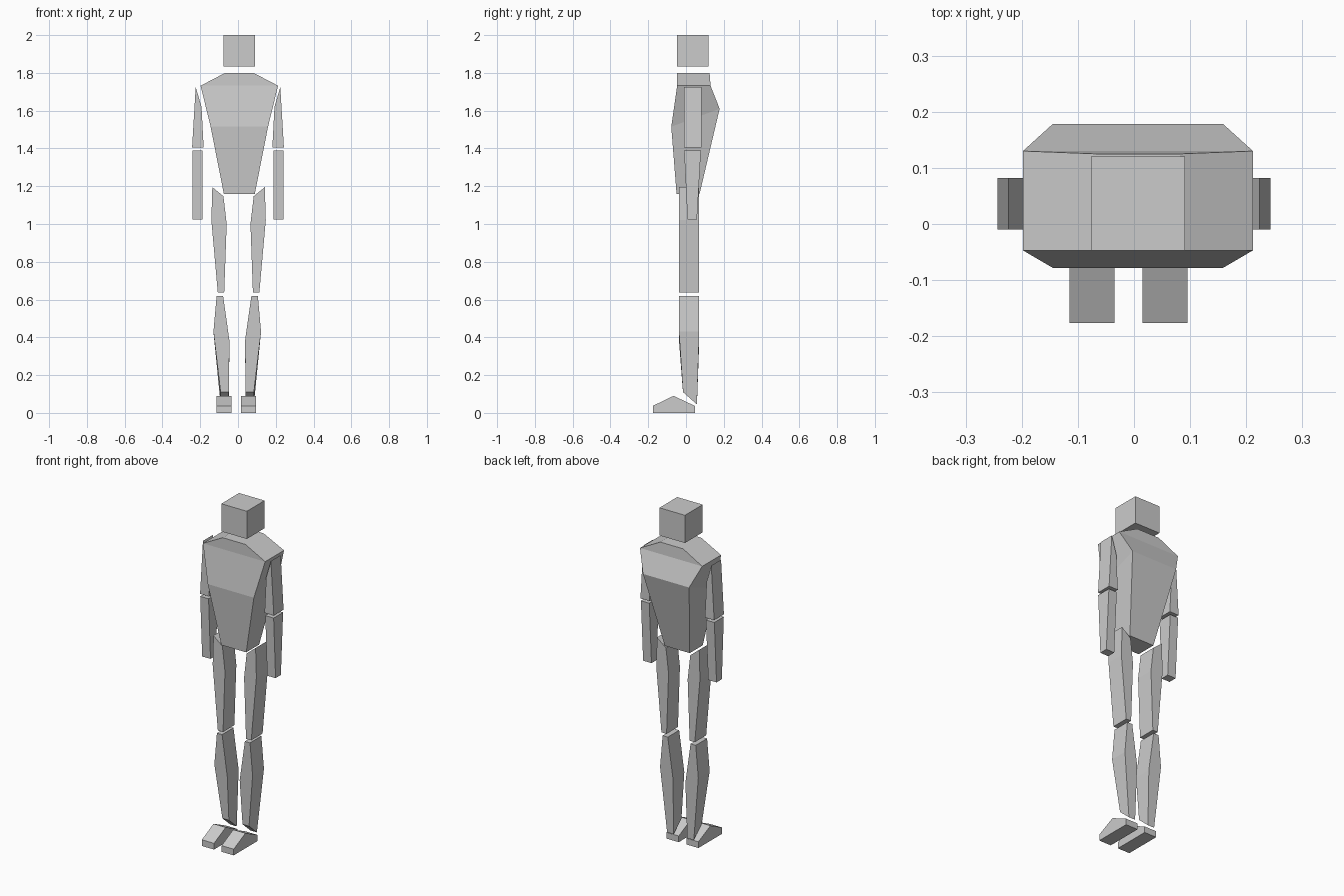
import bpy, bmesh

if "Cube" in bpy.data.objects:
    bpy.data.objects.remove(bpy.data.objects["Cube"])


def loft(name, rings):
    """Flat-faced solid skinned through matching rings of points."""
    bm = bmesh.new()
    loops = [[bm.verts.new(p) for p in ring] for ring in rings]
    n = len(loops[0])
    for a, b in zip(loops, loops[1:]):
        for i in range(n):
            j = (i + 1) % n
            bm.faces.new((a[i], a[j], b[j], b[i]))
    bm.faces.new(loops[0])
    bm.faces.new(loops[-1])
    bmesh.ops.recalc_face_normals(bm, faces=bm.faces)
    mesh = bpy.data.meshes.new(name)
    bm.to_mesh(mesh)
    bm.free()
    obj = bpy.data.objects.new(name, mesh)
    bpy.context.collection.objects.link(obj)
    return obj


def rect(cx, hw, y0, y1, z0, z1=None):
    """Four-point ring: front edge at height z0, back edge at z1."""
    z1 = z0 if z1 is None else z1
    return [(cx - hw, y0, z0), (cx + hw, y0, z0),
            (cx + hw, y1, z1), (cx - hw, y1, z1)]


def slab(name, side, centre, front, back):
    """Front and back (x, y, z) outlines, placed on one side of the body."""
    loft(name, [[(centre + side * x, y, z) for x, y, z in ring]
                for ring in (front, back)])


CX = 0.007

# Head
loft("head", [rect(CX, 0.084, -0.047, 0.12, z) for z in (1.835, 2.0)])

# Torso: waist, chest, shoulders, neck base
loft("torso", [
    rect(CX, 0.082, -0.05, 0.072, 1.16),
    rect(CX, 0.152, -0.078, 0.178, 1.515, 1.61),
    rect(CX, 0.205, -0.047, 0.13, 1.732),
    rect(CX, 0.075, -0.047, 0.125, 1.80),
])

# Limb outlines in (x, z), drawn for the +x side
UPPER_ARM = [(0.224, 1.725), (0.193, 1.62), (0.182, 1.405), (0.243, 1.405)]
THIGH = [(0.139, 1.195), (0.08, 1.147), (0.063, 1.0),
         (0.076, 0.637), (0.11, 0.637), (0.144, 1.02)]
CALF = [(0.11, 0.62), (0.076, 0.62), (0.042, 0.38), (0.127, 0.43)]
FOOT = [(-0.176, 0.0), (-0.176, 0.037), (-0.066, 0.09),
        (0.047, 0.037), (0.047, 0.0)]

for side, tag in ((-1, "right"), (1, "left")):
    # Upper arm and tapered forearm
    slab(f"{tag}_upper_arm", side, 0,
         [(x, -0.01, z) for x, z in UPPER_ARM],
         [(x, 0.082, z) for x, z in UPPER_ARM])
    loft(f"{tag}_forearm", [
        rect(side * 0.2145, 0.0275, -0.01, 0.079, 1.39),
        rect(side * 0.2145, 0.0275, 0.008, 0.058, 1.025),
    ])
    # Thigh
    slab(f"{tag}_thigh", side, 0.003,
         [(x, -0.037, z) for x, z in THIGH],
         [(x, 0.07, z) for x, z in THIGH])
    # Calf with slanted ankle cut
    front = [(x, -0.037, z) for x, z in CALF]
    back = [(x, 0.07, z) for x, z in CALF]
    front[3:3] = [(0.046, -0.016, 0.11), (0.089, -0.016, 0.11)]
    back[3:3] = [(0.046, 0.058, 0.045), (0.089, 0.058, 0.045)]
    slab(f"{tag}_calf", side, -0.005 if side > 0 else -0.003, front, back)
    # Wedge foot
    slab(f"{tag}_foot", side, -0.01,
         [(0.025, y, z) for y, z in FOOT],
         [(0.105, y, z) for y, z in FOOT])
